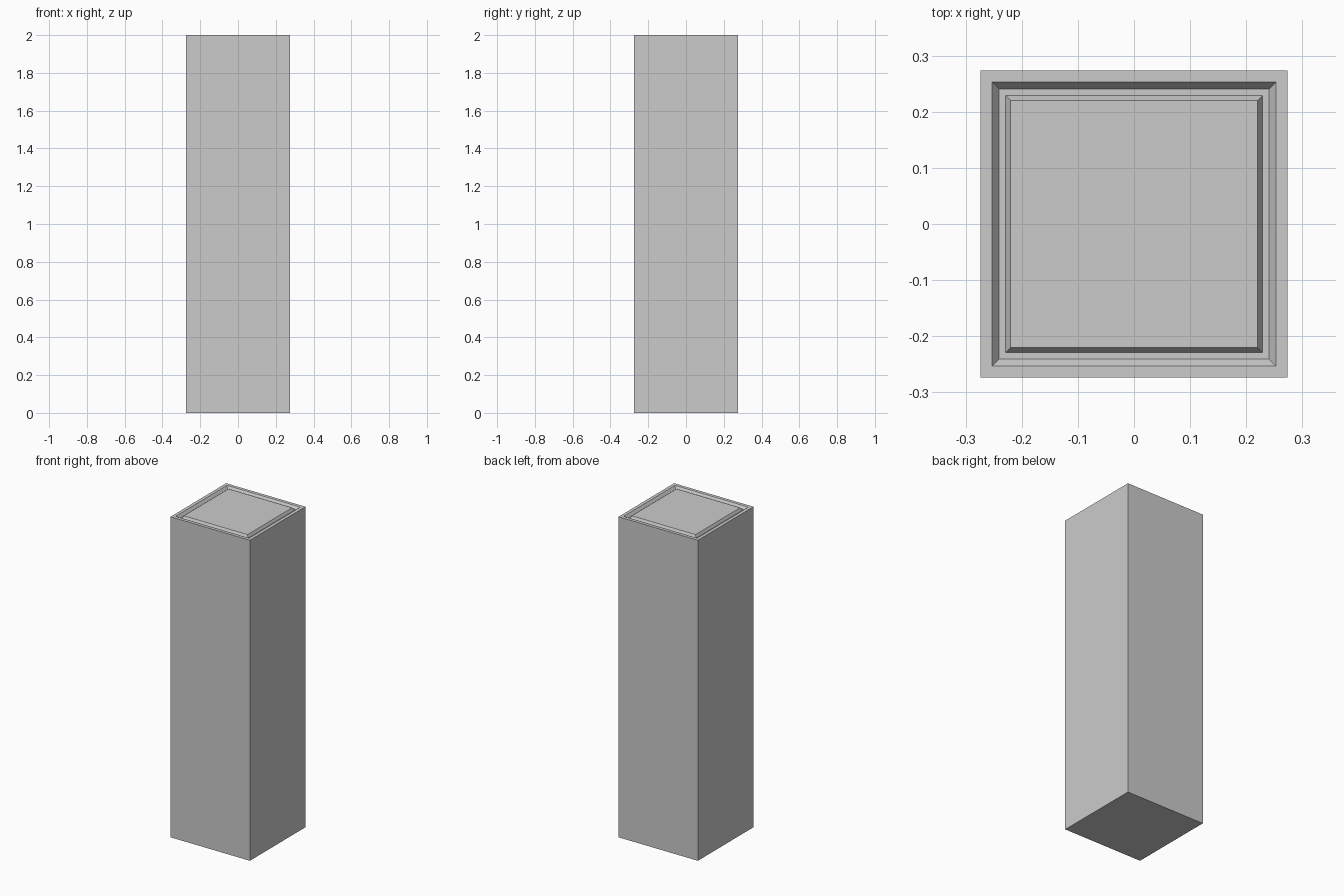
import bpy, bmesh

if "Cube" in bpy.data.objects:
    bpy.data.objects.remove(bpy.data.objects["Cube"])

HALF = 0.274      # half width of the square column
HEIGHT = 2.0
DEPTH = 0.0165    # depth of the groove in the top

# Solid square column
bm = bmesh.new()
bmesh.ops.create_cube(bm, size=1.0)
bmesh.ops.scale(bm, vec=(2 * HALF, 2 * HALF, HEIGHT), verts=bm.verts)
bmesh.ops.translate(bm, vec=(0, 0, HEIGHT / 2), verts=bm.verts)
bm.normal_update()
top = max(bm.faces, key=lambda f: f.calc_center_median().z)


# Inset the top face, then set its new half width and height
def step(half, z):
    bmesh.ops.inset_region(bm, faces=[top], thickness=0.005)
    for v in top.verts:
        v.co = (half if v.co.x > 0 else -half, half if v.co.y > 0 else -half, z)
    bm.normal_update()


# Rim, sloped groove wall, groove floor, wall back up to the centre panel
for half, z in ((0.253, HEIGHT), (0.241, HEIGHT - DEPTH),
                (0.229, HEIGHT - DEPTH), (0.22, HEIGHT)):
    step(half, z)

mesh = bpy.data.meshes.new("square_column")
bm.to_mesh(mesh)
bm.free()
column = bpy.data.objects.new("square_column", mesh)
bpy.context.collection.objects.link(column)
